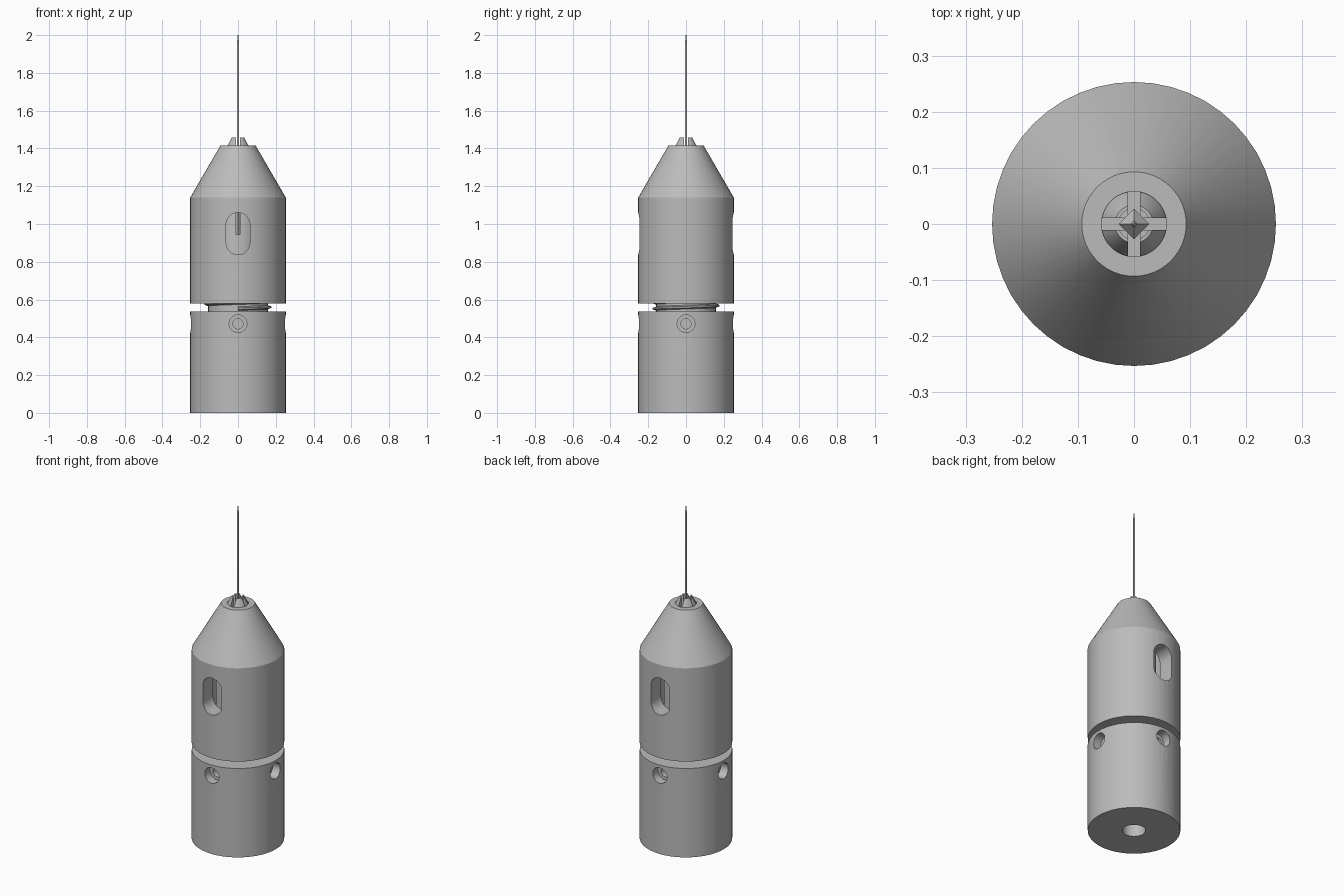
import bpy, bmesh
from math import pi, sin, cos, radians
from mathutils import Matrix

cube = bpy.data.objects.get("Cube")
if cube:
    bpy.data.objects.remove(cube, do_unlink=True)

steel = bpy.data.materials.new("grey steel")
steel.use_nodes = True
COLOUR = (0.5, 0.5, 0.5, 1)
steel.diffuse_color = COLOUR
steel.node_tree.nodes["Principled BSDF"].inputs["Base Color"].default_value = COLOUR


def finish(name, bm):
    bmesh.ops.recalc_face_normals(bm, faces=bm.faces)
    mesh = bpy.data.meshes.new(name)
    bm.to_mesh(mesh)
    bm.free()
    mesh.materials.append(steel)
    obj = bpy.data.objects.new(name, mesh)
    bpy.context.collection.objects.link(obj)
    return obj


def lathe(name, profile, sides=48):
    """Revolve a closed (radius, height) outline about z."""
    bm = bmesh.new()
    verts = [bm.verts.new((r, 0, z)) for r, z in profile]
    edges = [bm.edges.new((verts[i - 1], verts[i])) for i in range(len(verts))]
    bmesh.ops.spin(bm, geom=verts + edges, axis=(0, 0, 1), cent=(0, 0, 0),
                   angle=2 * pi, steps=sides, use_merge=True)
    bmesh.ops.remove_doubles(bm, verts=bm.verts, dist=1e-5)
    bmesh.ops.dissolve_degenerate(bm, edges=bm.edges, dist=1e-5)
    return finish(name, bm)


def prism(name, outline, y0, y1, turn=0):
    """Extrude an (x, z) outline from y0 to y1, then turn it about z."""
    bm = bmesh.new()
    face = bm.faces.new([bm.verts.new((x, y0, z)) for x, z in outline])
    new = bmesh.ops.extrude_face_region(bm, geom=[face])["geom"]
    bmesh.ops.translate(bm, vec=(0, y1 - y0, 0),
                        verts=[v for v in new if isinstance(v, bmesh.types.BMVert)])
    bmesh.ops.rotate(bm, verts=bm.verts, matrix=Matrix.Rotation(turn, 3, "Z"))
    return finish(name, bm)


def stadium(radius, low, high, steps=16):
    """Round-ended upright outline; a circle when low equals high."""
    top = [(radius * cos(pi * i / steps), high + radius * sin(pi * i / steps))
           for i in range(steps + 1)]
    bottom = [(-x, low + high - z) for x, z in top]
    return top + bottom if high > low else top[:-1] + bottom[:-1]


def cut(obj, cutters):
    bpy.context.view_layer.objects.active = obj
    for cutter in cutters:
        mod = obj.modifiers.new("cut", "BOOLEAN")
        mod.operation, mod.solver, mod.object = "DIFFERENCE", "EXACT", cutter
        bpy.ops.object.modifier_apply(modifier=mod.name)
        bpy.data.objects.remove(cutter, do_unlink=True)


# Lower handle with a threaded neck and a blind bore underneath
handle = lathe("handle", [(0, 0.4), (0.063, 0.4), (0.063, 0), (0.253, 0), (0.253, 0.536),
                          (0.158, 0.536), (0.158, 0.74), (0, 0.74)])
holes = []
for k in range(4):
    holes.append(prism("counterbore", stadium(0.047, 0.472, 0.472), -0.3, -0.2, k * pi / 2))
    holes.append(prism("pin_hole", stadium(0.027, 0.472, 0.472), -0.3, -0.13, k * pi / 2))
cut(handle, holes)

# Helical ridge of the neck thread
bm = bmesh.new()
previous, PER_TURN, PITCH = None, 48, 0.032
for i in range(PER_TURN * 4 + 1):
    a, z = 2 * pi * i / PER_TURN - pi / 2, 0.552 + PITCH * i / PER_TURN
    ring = [bm.verts.new((r * cos(a), r * sin(a), z + dz))
            for r, dz in ((0.15, -0.013), (0.177, -0.004), (0.177, 0.004), (0.15, 0.013))]
    if previous:
        for j in range(4):
            bm.faces.new((previous[j - 1], previous[j], ring[j], ring[j - 1]))
    else:
        bm.faces.new(ring)
    previous = ring
bm.faces.new(previous)
thread = finish("neck_thread", bm)

# Hollow nose cap with a sight slot in the front and back
cap = lathe("nose_cap", [(0.18, 0.578), (0.253, 0.578), (0.253, 1.14), (0.093, 1.416),
                         (0.058, 1.416), (0.16, 1.2), (0.16, 0.76), (0.18, 0.74)])
cut(cap, [prism("sight_slot", stadium(0.063, 0.901, 0.997), -0.4, 0.4)])

# Collet: solid foot, four tapered jaws parted by crossed slits
collet = lathe("collet", [(0, 0.74), (0.12, 0.74), (0.12, 1.2), (0.056, 1.416),
                          (0.034, 1.459), (0.028, 1.459), (0.028, 0.96), (0, 0.96)])
slit = [(-0.011, 0.944), (0.011, 0.944), (0.011, 1.6), (-0.011, 1.6)]
cut(collet, [prism("slit", slit, -0.3, 0.3, k * pi / 2) for k in range(2)])

# Square shank gripped by the jaws, and the long needle with a finer tip
shank = lathe("needle_shank", [(0, 0.93), (0.027, 0.93), (0.027, 1.39), (0, 1.42)], 4)
needle = lathe("needle", [(0, 1.38), (0.005, 1.38), (0.005, 1.97), (0.002, 1.985),
                          (0.002, 2), (0, 2)], 12)

# Smooth the round surfaces and keep the machined edges crisp
bpy.ops.object.select_all(action="DESELECT")
for obj in (handle, thread, cap, collet, needle):
    obj.select_set(True)
bpy.context.view_layer.objects.active = cap
bpy.ops.object.shade_smooth_by_angle(angle=radians(25))
